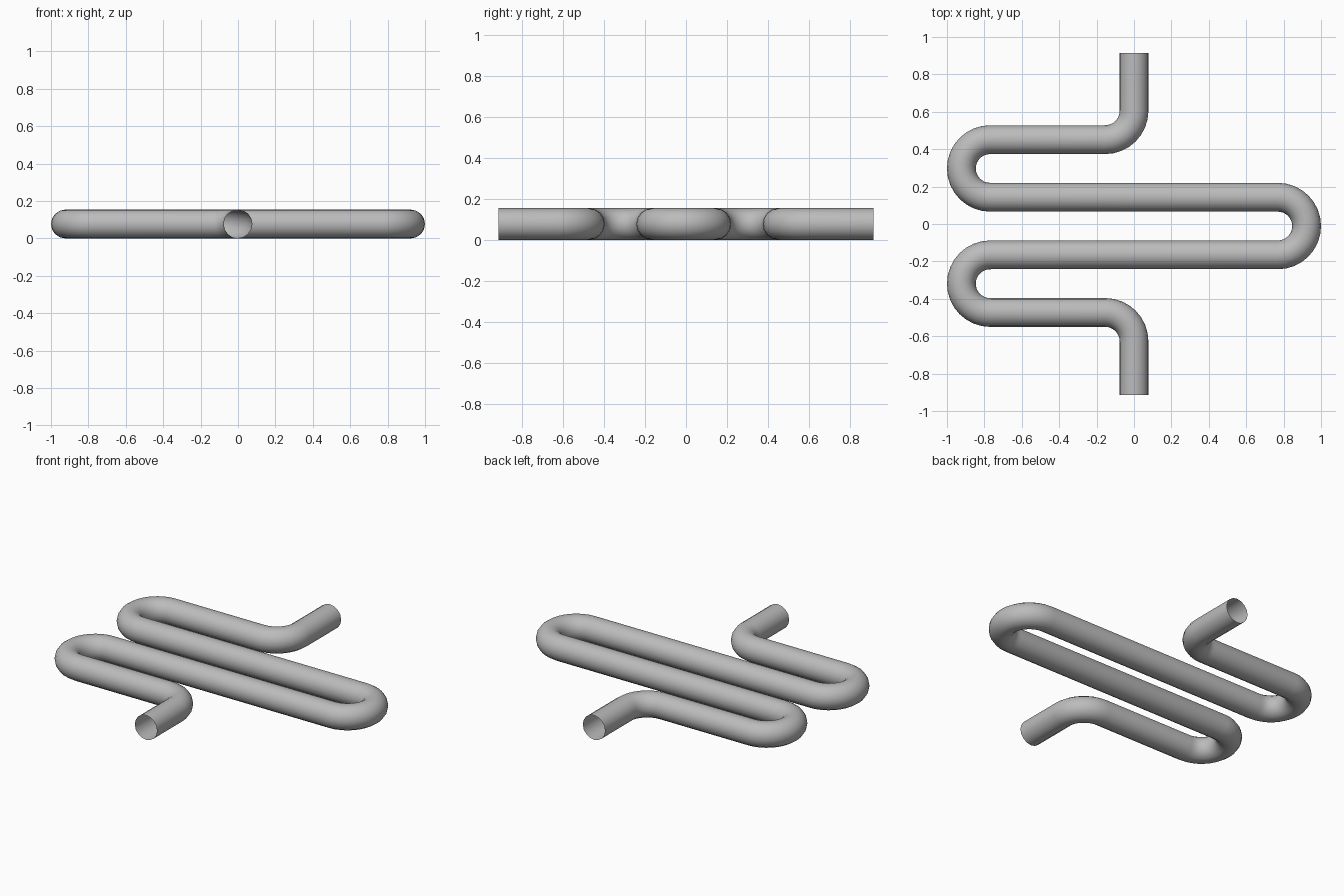
import bpy
from math import cos, sin, pi, radians
from mathutils import Vector

cube = bpy.data.objects.get("Cube")
if cube:
    bpy.data.objects.remove(cube, do_unlink=True)

RADIUS = 0.077      # pipe radius
BEND = 0.154        # centre-line radius of every bend
TURN_X = 0.769      # x of the U-bend centres
END_Y = 0.913       # open pipe ends
SHIFT = -0.011      # offset of the coil along y
STEPS = 8           # divisions per quarter bend

metal = bpy.data.materials.new("grey metal")
metal.use_nodes = True
grey = (0.5, 0.5, 0.5, 1)
metal.diffuse_color = grey
metal.node_tree.nodes["Principled BSDF"].inputs["Base Color"].default_value = grey


def arc(cx, cy, start, end):
    """Points along a bend, angles in degrees."""
    n = round(abs(end - start) / 90 * STEPS)
    angles = [radians(start + (end - start) * i / n) for i in range(n + 1)]
    return [Vector((cx + BEND * cos(a), cy + BEND * sin(a), RADIUS)) for a in angles]


# Centre line: inlet, elbow, three U-bends, elbow, outlet
path = [Vector((0, -END_Y, RADIUS))]
path += arc(-BEND, SHIFT - 4 * BEND, 0, 90)
path += arc(-TURN_X, SHIFT - 2 * BEND, 270, 90)
path += arc(TURN_X, SHIFT, -90, 90)
path += arc(-TURN_X, SHIFT + 2 * BEND, 270, 90)
path += arc(-BEND, SHIFT + 4 * BEND, -90, 0)
path.append(Vector((0, END_Y, RADIUS)))

# Open round tube swept along the centre line
curve = bpy.data.curves.new("coil_pipe", "CURVE")
curve.dimensions = "3D"
curve.twist_mode = "Z_UP"
curve.bevel_depth = RADIUS
curve.bevel_resolution = 6
curve.use_fill_caps = False
spline = curve.splines.new("POLY")
spline.points.add(len(path) - 1)
for point, co in zip(spline.points, path):
    point.co = (*co, 1)
spline.use_smooth = True
curve.materials.append(metal)

pipe = bpy.data.objects.new("coil_pipe", curve)
bpy.context.collection.objects.link(pipe)
bpy.ops.object.select_all(action="DESELECT")
pipe.select_set(True)
bpy.context.view_layer.objects.active = pipe
bpy.ops.object.convert(target="MESH")
bpy.ops.object.shade_smooth_by_angle(angle=radians(40))
